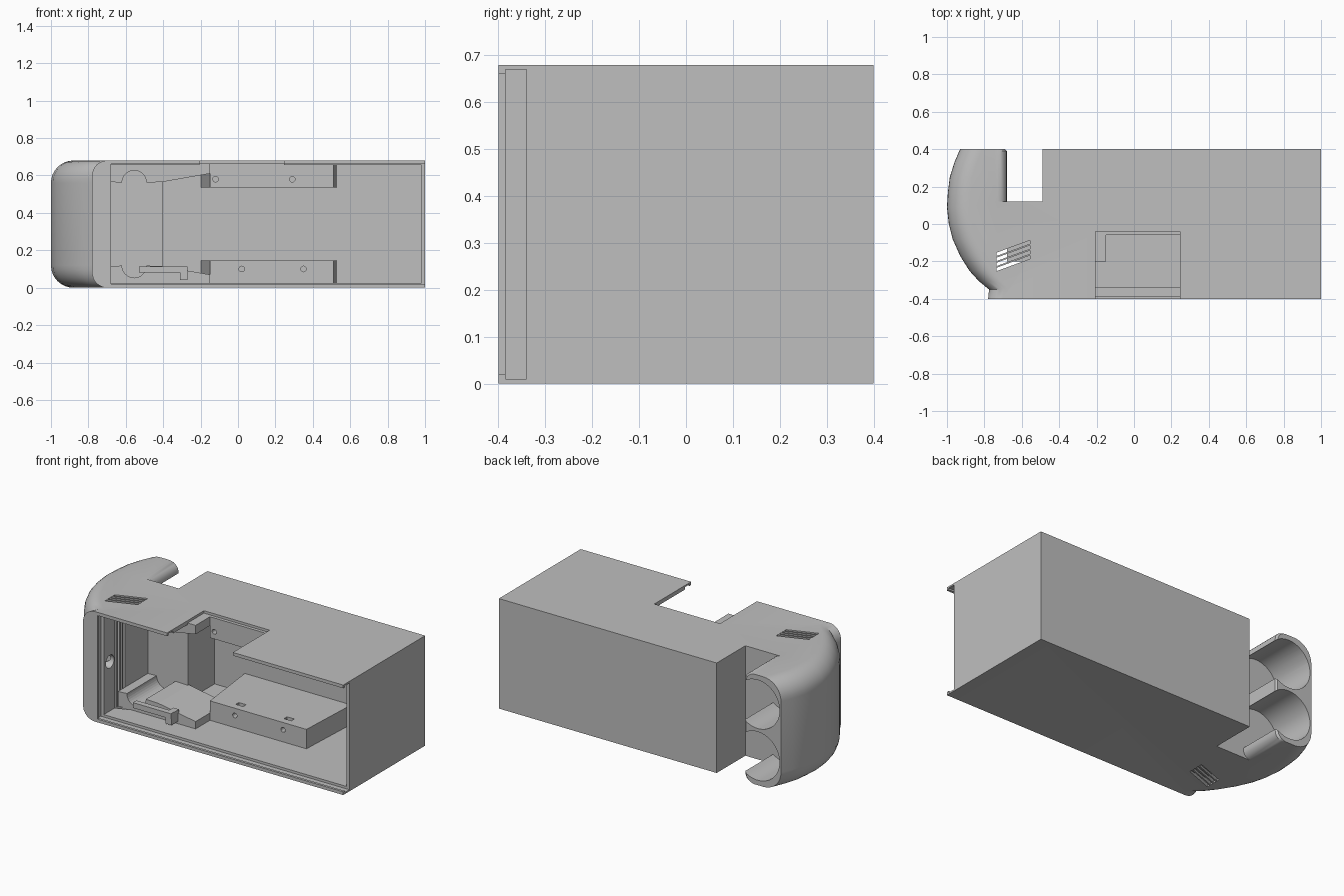
import bpy, bmesh, math
from mathutils import Matrix, Vector

cube = bpy.data.objects.get("Cube")
if cube:
    bpy.data.objects.remove(cube, do_unlink=True)

H = 0.68
grey = bpy.data.materials.new("plain grey")
grey.use_nodes = True
grey.diffuse_color = (0.52, 0.52, 0.52, 1)
grey.node_tree.nodes["Principled BSDF"].inputs["Base Color"].default_value = grey.diffuse_color


def finish(name, bm):
    bmesh.ops.recalc_face_normals(bm, faces=bm.faces)
    me = bpy.data.meshes.new(name)
    bm.to_mesh(me)
    bm.free()
    me.materials.append(grey)
    ob = bpy.data.objects.new(name, me)
    bpy.context.collection.objects.link(ob)
    return ob


def loft(name, rings):
    bm = bmesh.new()
    loops = [[bm.verts.new(p) for p in ring] for ring in rings]
    for a, b in zip(loops, loops[1:]):
        for i in range(len(a)):
            j = (i + 1) % len(a)
            bm.faces.new((a[i], a[j], b[j], b[i]))
    bm.faces.new(loops[0])
    bm.faces.new(loops[-1])
    return finish(name, bm)


def plan_prism(name, pts, z0, z1):
    return loft(name, [[(x, y, z) for x, y in pts] for z in (z0, z1)])


def side_prism(name, pts, y0, y1):
    return loft(name, [[(x, y, z) for x, z in pts] for y in (y0, y1)])


def box(name, x0, x1, y0, y1, z0, z1):
    return plan_prism(name, [(x0, y0), (x1, y0), (x1, y1), (x0, y1)], z0, z1)


def circle(cx, cz, r, a0=0, a1=360, n=24):
    return [(cx + r * math.cos(math.radians(a0 + (a1 - a0) * i / n)),
             cz + r * math.sin(math.radians(a0 + (a1 - a0) * i / n))) for i in range(n + 1)]


def activate(ob):
    bpy.ops.object.select_all(action="DESELECT")
    ob.select_set(True)
    bpy.context.view_layer.objects.active = ob


def cut(ob, cutter):
    mod = ob.modifiers.new("cut", "BOOLEAN")
    mod.operation, mod.solver, mod.object = "DIFFERENCE", "EXACT", cutter
    activate(ob)
    bpy.ops.object.modifier_apply(modifier=mod.name)
    bpy.data.objects.remove(cutter, do_unlink=True)


# Outer housing: plan points (x, y, rounding amount towards the top and bottom)
outline = [(1, -0.4, 0), (1, 0.4, 0), (-0.49, 0.4, 0), (-0.49, 0.12, 0),
           (-0.68, 0.12, -0.05), (-0.68, 0.39, -0.05), (-0.69, 0.4, -0.06),
           (-0.93, 0.4, 0.12), (-0.96, 0.33, 0.12), (-0.985, 0.25, 0.12),
           (-0.995, 0.17, 0.12), (-1, 0.09, 0.12), (-0.99, 0, 0.12),
           (-0.97, -0.08, 0.12), (-0.93, -0.17, 0.12), (-0.88, -0.25, 0.12),
           (-0.83, -0.305, 0.11), (-0.775, -0.35, 0.1), (-0.78, -0.4, 0.08)]
steps = 8
rings = []
for top in (False, True):
    for i in range(steps + 1):
        a = math.pi / 2 * (steps - i if top else i) / steps
        ring = []
        for x, y, r in outline:
            z = abs(r) * (1 - math.sin(a))
            # every ring needs flat heights where there is no rounding
            lift = 0.12 * (1 - math.cos(a))
            t = min(1, lift / abs(r)) if r else 1
            shift = r * (1 - math.sqrt(max(0, 1 - (1 - t) ** 2)))
            ring.append((x + shift, y, H - lift if top else lift))
        rings.append(ring)
housing = loft("housing", rings)

# Main cavity wraps round the rear notch; lid groove and front opening run out at the end
cut(housing, plan_prism("cavity", [(-0.68, -0.383), (0.98, -0.383), (0.98, 0.35), (-0.405, 0.35),
                                   (-0.405, 0.09), (-0.68, 0.09)], 0.025, H - 0.025))
cut(housing, box("lid_groove", -0.7, 1.1, -0.385, -0.34, 0.01, H - 0.01))
cut(housing, box("front_opening", -0.68, 1.1, -0.5, -0.38, 0.02, H - 0.02))
cut(housing, box("top_opening", -0.205, 0.245, -0.5, -0.04, 0.6, 0.8))

# Two round channels in the grip, open to the back and into the notch
for cz in (0.18, H - 0.18):
    profile = [(-0.6, cz - 0.12)] + [(-0.6, cz + 0.12)] + circle(-0.77, cz, 0.15, 53.13, 306.87, 32)
    cut(housing, side_prism("channel", profile, 0.12, 0.5))

# Slanted vents through top and bottom
for i in range(4):
    y = -0.243 + i * 0.027
    cut(housing, plan_prism("vent", [(-0.735, y - 0.009), (-0.555, y + 0.057),
                                     (-0.555, y + 0.075), (-0.735, y + 0.009)], -0.1, 0.8))

# Round socket in the inner end wall
bm = bmesh.new()
bmesh.ops.create_cone(bm, cap_ends=True, segments=24, radius1=0.04, radius2=0.04, depth=0.1,
                      matrix=Matrix.Translation(Vector((-0.68, -0.28, 0.33))) @ Matrix.Rotation(math.pi / 2, 4, "Y"))
cut(housing, finish("socket", bm))
activate(housing)
bpy.ops.object.shade_smooth_by_angle(angle=math.radians(28))

# Inner supports, mirrored between floor and ceiling
for side, holes in (("lower", (0.02, 0.35)), ("upper", (-0.12, 0.29))):
    def fz(z):
        return z if side == "lower" else H - z

    ledge = [(-0.68, 0.015), (-0.68, 0.115)] + circle(-0.555, 0.118, 0.065, 180, 360, 16)
    ledge += [(-0.405, 0.115), (-0.405, 0.015)]
    side_prism(side + "_ledge", [(x, fz(z)) for x, z in ledge], -0.2, 0.1)
    ramp = [(-0.405, 0.015), (-0.405, 0.115), (-0.15, 0.07), (-0.15, 0.015)]
    side_prism(side + "_ramp", [(x, fz(z)) for x, z in ramp], -0.2, 0.1)

    bar = plan_prism(side + "_bar", [(-0.15, -0.06), (0.51, -0.06), (0.53, 0.36), (-0.2, 0.36)],
                     fz(0.015), fz(0.145))
    for x in holes:
        cut(bar, side_prism("screw_hole", circle(x, fz(0.1), 0.015, 0, 345, 15), -0.1, 0.06))
        cut(bar, box("nut_slot", x - 0.025, x + 0.025, -0.015, 0.015, *sorted((fz(0.07), fz(0.2)))))

# Small stop next to the lower ledge
box("stop_arm", -0.53, -0.27, -0.27, -0.235, 0.08, 0.113)
box("stop_foot", -0.31, -0.27, -0.265, -0.19, 0.04, 0.11)
